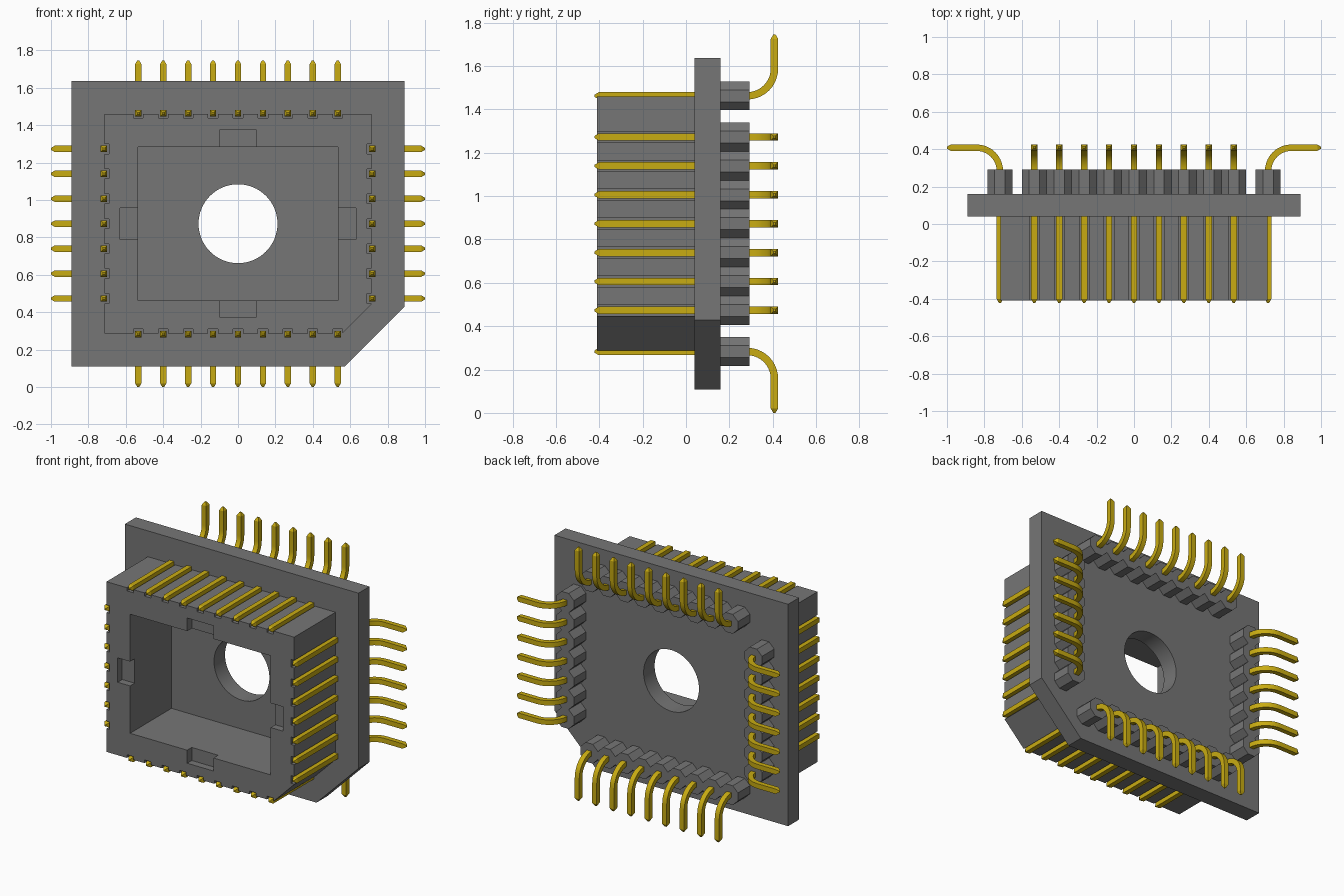
import bpy, bmesh, math
from mathutils import Vector

cube = bpy.data.objects.get("Cube")
if cube:
    bpy.data.objects.remove(cube, do_unlink=True)

CZ = 0.873                 # height of the socket centre
PITCH = 0.1333             # contact spacing
FRONT, SEAT, REAR = -0.41, 0.04, 0.16


def material(name, rgb):
    m = bpy.data.materials.new(name)
    m.use_nodes = True
    m.diffuse_color = (*rgb, 1)
    m.node_tree.nodes["Principled BSDF"].inputs["Base Color"].default_value = (*rgb, 1)
    return m


grey = material("grey plastic", (0.18, 0.18, 0.18))
gold = material("gold contact", (0.58, 0.41, 0.006))


def finish(name, bm, mat):
    bmesh.ops.recalc_face_normals(bm, faces=bm.faces)
    mesh = bpy.data.meshes.new(name)
    bm.to_mesh(mesh)
    bm.free()
    mesh.materials.append(mat)
    obj = bpy.data.objects.new(name, mesh)
    bpy.context.collection.objects.link(obj)
    return obj


def prism(bm, outline, y0, y1):
    """Extrude an outline given as (x, height above centre) along y."""
    face = bm.faces.new([bm.verts.new((x, y0, CZ + z)) for x, z in outline])
    out = bmesh.ops.extrude_face_region(bm, geom=[face])
    verts = [g for g in out["geom"] if isinstance(g, bmesh.types.BMVert)]
    bmesh.ops.translate(bm, verts=verts, vec=(0, y1 - y0, 0))


def rect(x, z, hx, hz):
    return [(x - hx, z - hz), (x + hx, z - hz), (x + hx, z + hz), (x - hx, z + hz)]


def keyed(hx, hz, cut):
    """Rectangle with the lower left-hand corner of the model cut off."""
    return [(-hx, -hz), (hx - cut, -hz), (hx, cut - hz), (hx, hz), (-hx, hz)]


def cut(obj, name, shapes):
    bm = bmesh.new()
    for outline, y0, y1 in shapes:
        prism(bm, outline, y0, y1)
    tool = finish(name, bm, grey)
    mod = obj.modifiers.new(name, "BOOLEAN")
    mod.operation, mod.solver, mod.object = "DIFFERENCE", "EXACT", tool
    bpy.context.view_layer.objects.active = obj
    bpy.ops.object.modifier_apply(modifier=mod.name)
    bpy.data.objects.remove(tool, do_unlink=True)


def smooth(obj):
    bpy.ops.object.select_all(action="DESELECT")
    obj.select_set(True)
    bpy.context.view_layer.objects.active = obj
    bpy.ops.object.shade_smooth_by_angle(angle=math.radians(30))


# Each side: name, outward direction, direction along the row, offset, contacts
SIDES = [
    ("top", (0, 1), (1, 0), 0.59, 9),
    ("bottom", (0, -1), (1, 0), 0.59, 9),
    ("left", (1, 0), (0, 1), 0.717, 7),
    ("right", (-1, 0), (0, 1), 0.717, 7),
]


def row(count):
    return [(i - (count - 1) / 2) * PITCH for i in range(count)]


def place(out, along, o, a):
    return (out[0] * o + along[0] * a, out[1] * o + along[1] * a)


# Mounting flange with a round centre hole
bm = bmesh.new()
prism(bm, keyed(0.89, 0.764, 0.32), SEAT, REAR)
flange = finish("flange", bm, grey)
circle = [(0.211 * math.cos(t * math.tau / 64), 0.211 * math.sin(t * math.tau / 64))
          for t in range(64)]
cut(flange, "hole_cutter", [(circle, -0.1, 0.3)])
smooth(flange)

# Socket wall: open cavity, four shallow notches and a slot for every contact
bm = bmesh.new()
prism(bm, keyed(0.715, 0.586, 0.157), FRONT, SEAT + 0.01)
socket = finish("socket_wall", bm, grey)
cut(socket, "cavity_cutter", [(rect(0, 0, 0.535, 0.41), -0.5, 0.1)])
notches = [(rect(0, s * 0.4, 0.1, 0.1), -0.5, FRONT + 0.05) for s in (-1, 1)]
notches += [(rect(s * 0.53, 0, 0.1, 0.084), -0.5, FRONT + 0.05) for s in (-1, 1)]
cut(socket, "notch_cutter", notches)
slots = []
for name, out, along, offset, count in SIDES:
    for a in row(count):
        x, z = place(out, along, offset, a)
        slots.append((rect(x, z, 0.026, 0.026), -0.5, 0.1))
cut(socket, "slot_cutter", slots)

# Scalloped rear bosses: a row of joined octagons on each side
HALF = PITCH / 2
FLAT = HALF * math.tan(math.pi / 8)
for name, out, along, offset, count in SIDES:
    edge = []
    for a in row(count):
        edge += [(a - HALF, FLAT), (a - FLAT, HALF), (a + FLAT, HALF)]
    edge.append((row(count)[-1] + HALF, FLAT))
    outline = edge + [(-a, -o) for a, o in edge]
    bm = bmesh.new()
    prism(bm, [place(out, along, offset + o, a) for a, o in outline], REAR - 0.01, 0.292)
    finish(name + "_rear_boss", bm, grey)

# Contacts: square wire from the front tip, bent outward behind the bosses
THICK = 0.017
BEND = 0.125
BACK = 0.408
REACH = 0.283


def contact_path():
    """Points as (outward, y, tangent angle, section scale)."""
    path = [(0, FRONT - 0.012, 0, 0.3), (0, FRONT + 0.008, 0, 1)]
    for i in range(11):
        t = i / 10 * math.pi / 2
        path.append((BEND * (1 - math.cos(t)), BACK - BEND + BEND * math.sin(t), t, 1))
    path += [(REACH - 0.02, BACK, math.pi / 2, 1), (REACH, BACK, math.pi / 2, 0.3)]
    return path


for name, out, along, offset, count in SIDES:
    bm = bmesh.new()
    o_vec, a_vec = Vector((out[0], 0, out[1])), Vector((along[0], 0, along[1]))
    y_vec = Vector((0, 1, 0))
    for a in row(count):
        rings = []
        for o, y, t, scale in contact_path():
            mid = Vector((0, 0, CZ)) + o_vec * (offset + o) + a_vec * a + y_vec * y
            n = (o_vec * math.cos(t) - y_vec * math.sin(t)) * THICK * scale
            b = a_vec * THICK * scale
            rings.append([bm.verts.new(mid + v) for v in (n + b, n - b, -n - b, b - n)])
        for r, s in zip(rings, rings[1:]):
            for i in range(4):
                j = (i + 1) % 4
                bm.faces.new((r[i], r[j], s[j], s[i]))
        bm.faces.new(rings[0])
        bm.faces.new(rings[-1])
    smooth(finish(name + "_contacts", bm, gold))
